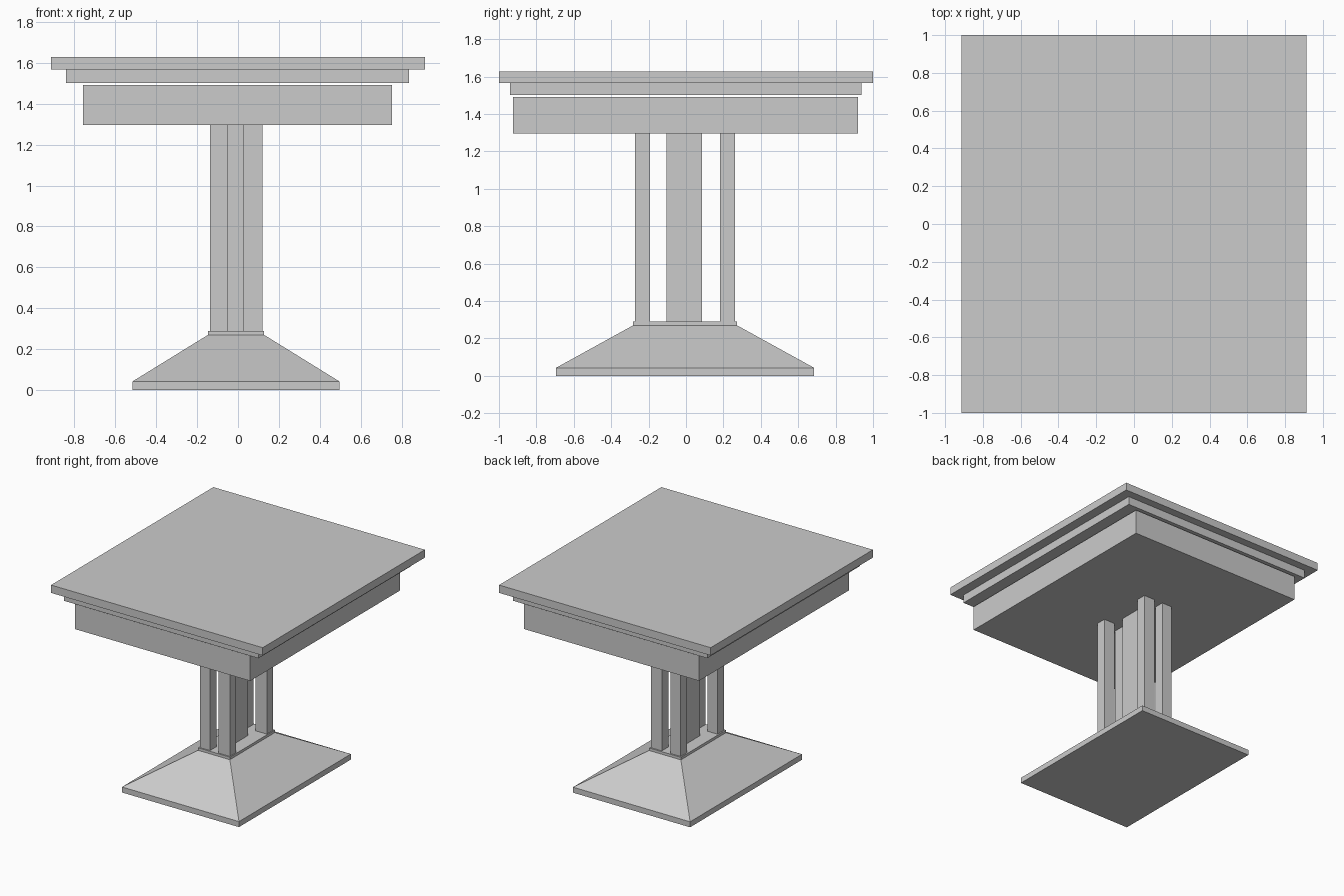
import bpy, bmesh

if "Cube" in bpy.data.objects:
    bpy.data.objects.remove(bpy.data.objects["Cube"])


def loft(name, rings):
    """Stack of rectangular rings (x0, x1, y0, y1, z) closed at both ends."""
    bm = bmesh.new()
    loops = [[bm.verts.new(p) for p in ((x0, y0, z), (x1, y0, z), (x1, y1, z), (x0, y1, z))]
             for x0, x1, y0, y1, z in rings]
    for a, b in zip(loops, loops[1:]):
        for i in range(4):
            j = (i + 1) % 4
            bm.faces.new((a[i], a[j], b[j], b[i]))
    bm.faces.new(loops[0][::-1])
    bm.faces.new(loops[-1])
    mesh = bpy.data.meshes.new(name)
    bm.to_mesh(mesh)
    bm.free()
    obj = bpy.data.objects.new(name, mesh)
    bpy.context.collection.objects.link(obj)
    return obj


def box(name, x, y, z):
    return loft(name, [(*x, *y, z[0]), (*x, *y, z[1])])


# Sloped foot with a thin plinth edge and a small flat cap
foot = (-0.515, 0.495, -0.695, 0.685)
cap = (-0.147, 0.128, -0.283, 0.273)
loft("pedestal_foot", [(*foot, 0), (*foot, 0.043), (*cap, 0.27), (*cap, 0.29)])

# Four corner posts around a central slab post
post_z = (0.29, 1.297)
for side, x in (("left", (-0.137, -0.05)), ("right", (0.025, 0.12))):
    for end, y in (("front", (-0.273, -0.193)), ("back", (0.183, 0.262))):
        box(f"{end}_{side}_post", x, y, post_z)
box("center_post", (-0.05, 0.025), (-0.103, 0.085), post_z)

# Apron, under-moulding and table top
box("apron", (-0.757, 0.753), (-0.925, 0.92), (1.297, 1.492))
box("top_moulding", (-0.84, 0.836), (-0.942, 0.937), (1.502, 1.567))
box("table_top", (-0.913, 0.913), (-1, 1), (1.567, 1.628))
